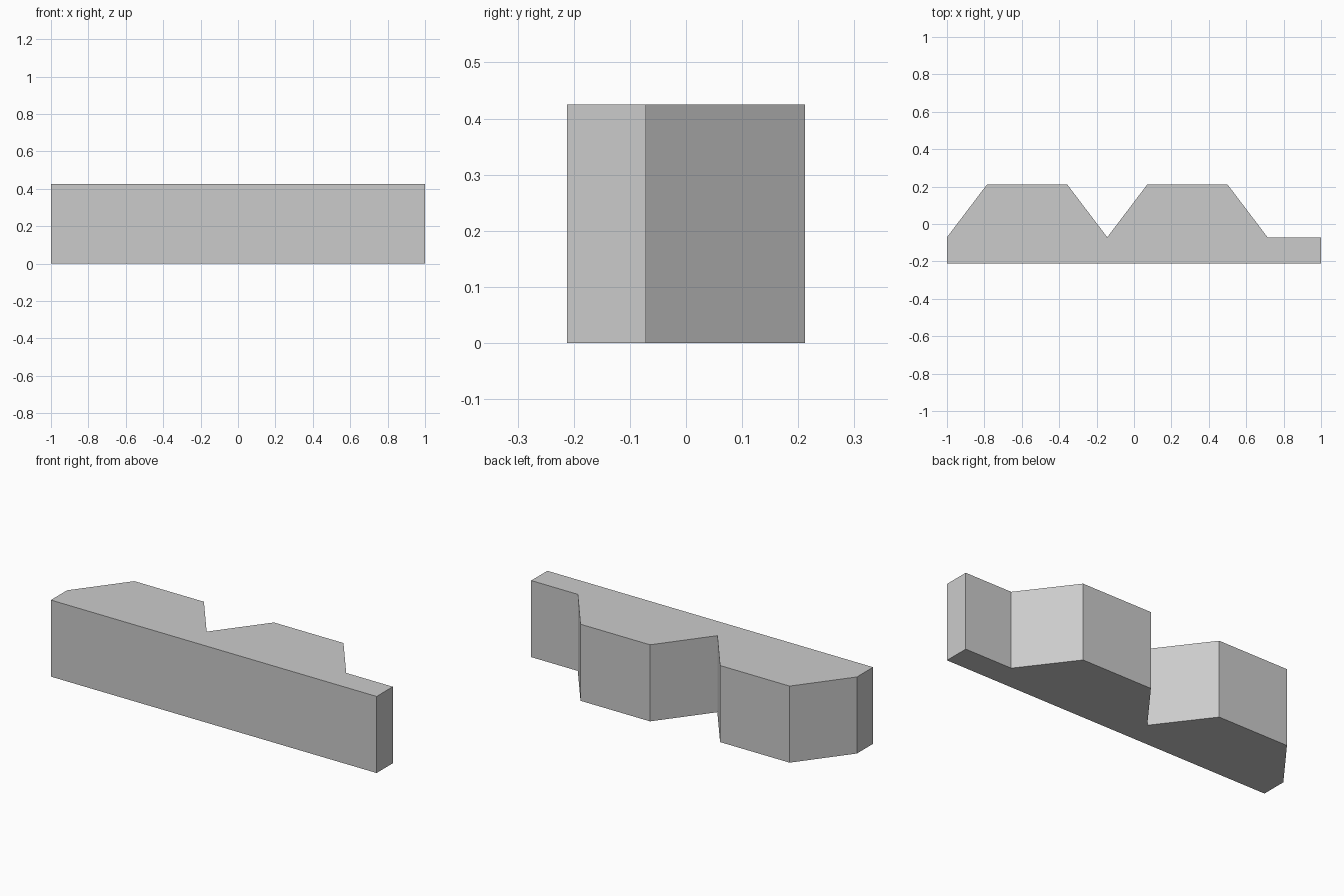
import bpy, bmesh

if "Cube" in bpy.data.objects:
    bpy.data.objects.remove(bpy.data.objects["Cube"])

HEIGHT = 0.425
FRONT, ROOT, TIP = -0.2125, -0.071, 0.2125   # y of back edge, tooth root, tooth tip
PITCH, SLOPE = 0.857, 0.215                  # tooth spacing, run of each slanted flank


def extrude_profile(name, points, height):
    """Closed xy outline raised straight up from z = 0."""
    bm = bmesh.new()
    face = bm.faces.new([bm.verts.new((x, y, 0)) for x, y in points])
    ext = bmesh.ops.extrude_face_region(bm, geom=[face])
    top = [v for v in ext["geom"] if isinstance(v, bmesh.types.BMVert)]
    bmesh.ops.translate(bm, verts=top, vec=(0, 0, height))
    bmesh.ops.recalc_face_normals(bm, faces=bm.faces)
    mesh = bpy.data.meshes.new(name)
    bm.to_mesh(mesh)
    bm.free()
    obj = bpy.data.objects.new(name, mesh)
    bpy.context.collection.objects.link(obj)
    return obj


# Rack outline: straight bar with two trapezoid teeth and a flat end
outline = [(1, ROOT), (1, FRONT), (-1, FRONT), (-1, ROOT)]
for i in range(2):
    x = -1 + i * PITCH
    outline += [(x + SLOPE, TIP), (x + PITCH - SLOPE, TIP), (x + PITCH, ROOT)]

extrude_profile("toothed_rack", outline, HEIGHT)
